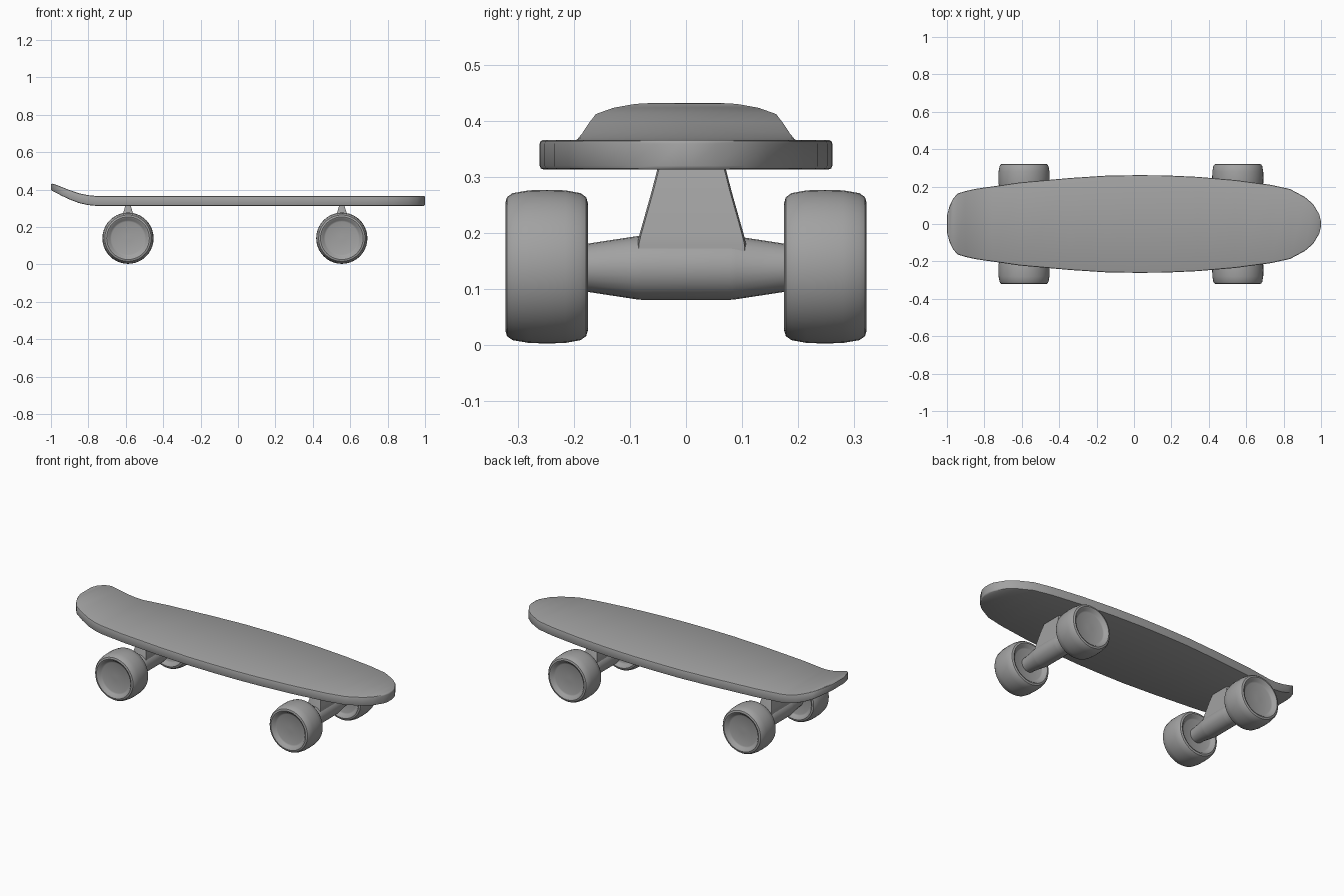
import bpy, bmesh, math

cube = bpy.data.objects.get("Cube")
if cube:
    bpy.data.objects.remove(cube, do_unlink=True)

grey = bpy.data.materials.new("plain_grey")
grey.use_nodes = True
colour = (0.36, 0.36, 0.36, 1)
grey.diffuse_color = colour
bsdf = next(n for n in grey.node_tree.nodes if n.type == 'BSDF_PRINCIPLED')
bsdf.inputs["Base Color"].default_value = colour


def finish(name, bm, bevel=0, angle=35):
    """Turn a bmesh into a shaded object, optionally with rounded edges."""
    bmesh.ops.recalc_face_normals(bm, faces=bm.faces)
    mesh = bpy.data.meshes.new(name)
    bm.to_mesh(mesh)
    bm.free()
    mesh.materials.append(grey)
    ob = bpy.data.objects.new(name, mesh)
    bpy.context.collection.objects.link(ob)
    bpy.ops.object.select_all(action='DESELECT')
    ob.select_set(True)
    bpy.context.view_layer.objects.active = ob
    if bevel:
        mod = ob.modifiers.new("rounded_edges", 'BEVEL')
        mod.width = bevel
        mod.segments = 2
        mod.limit_method = 'ANGLE'
        mod.angle_limit = math.radians(45)
        bpy.ops.object.modifier_apply(modifier=mod.name)
    bpy.ops.object.shade_smooth_by_angle(angle=math.radians(angle))
    return ob


def skin(bm, rings):
    """Join rings of points into a closed solid."""
    loops = [[bm.verts.new(p) for p in ring] for ring in rings]
    count = len(loops[0])
    for a, b in zip(loops, loops[1:]):
        for i in range(count):
            j = (i + 1) % count
            bm.faces.new((a[i], a[j], b[j], b[i]))
    bm.faces.new(loops[0])
    bm.faces.new(loops[-1])


def lathe(name, profile, x, z, side=1, steps=40, angle=35):
    """Spin (radius, y) points around an axle parallel to y."""
    bm = bmesh.new()
    turn = [2 * math.pi * i / steps for i in range(steps)]
    skin(bm, [[(x + r * math.cos(t), side * y, z + r * math.sin(t)) for t in turn]
              for r, y in profile])
    return finish(name, bm, angle=angle)


# Deck: x, half width, top height, thickness
TOP, THICK = 0.366, 0.053
tail = [(-1, .045, .433, .038), (-.985, .10, .43, .041), (-.965, .138, .423, .044),
        (-.943, .163, .414, .047), (-.9, .176, .397, .05), (-.85, .187, .38, .052),
        (-.8, .195, .37, .053), (-.76, .2, TOP, THICK)]
flat = [(-.61, .222), (-.34, .246), (-.14, .259), (.02, .261), (.165, .26), (.34, .252),
        (.54, .235), (.727, .21), (.834, .187), (.914, .144), (.957, .107),
        (.99, .053), (1, .012)]
stations = tail + [(x, w, TOP, THICK) for x, w in flat]
bm = bmesh.new()
skin(bm, [[(x, -w, z), (x, w, z), (x, w, z - t), (x, -w, z - t)]
          for x, w, z, t in stations])
finish("deck", bm, bevel=0.007)

# Wheel section from outer hub to inner hub, with a dished face on each side
wheel = [(.015, .303), (.088, .303), (.096, .306), (.106, .319), (.114, .322),
         (.124, .319), (.131, .309), (.136, .28), (.137, .248), (.136, .215),
         (.131, .188), (.124, .178), (.114, .175), (.106, .178), (.096, .191),
         (.088, .194), (.015, .194)]
# Hanger section, thicker in the middle
hanger = [(.042, -.2), (.043, -.175), (.056, -.09), (.057, -.08),
          (.057, .08), (.056, .09), (.043, .175), (.042, .2)]
# Pedestal section: height, half depth along x, half width along y
pedestal = [(.15, .045, .098), (.18, .045, .097), (.197, .042, .093),
            (.275, .026, .071), (.318, .013, .06)]

for end, x in (("rear", -0.588), ("front", 0.555)):
    for name, side in (("left", 1), ("right", -1)):
        lathe(f"{end}_{name}_wheel", wheel, x, 0.14, side=-side)
    lathe(f"{end}_hanger", hanger, x, 0.138, steps=24)
    bm = bmesh.new()
    rings = []
    for z, dx, dy in pedestal:
        c = min(dx, dy) * 0.3
        corners = [(dx, dy - .003), (dx - c, dy), (c - dx, dy), (-dx, dy - .003),
                   (-dx, .003 - dy), (c - dx, -dy), (dx - c, -dy), (dx, .003 - dy)]
        rings.append([(x + px, .01 + py, z) for px, py in corners])
    skin(bm, rings)
    finish(f"{end}_pedestal", bm)
